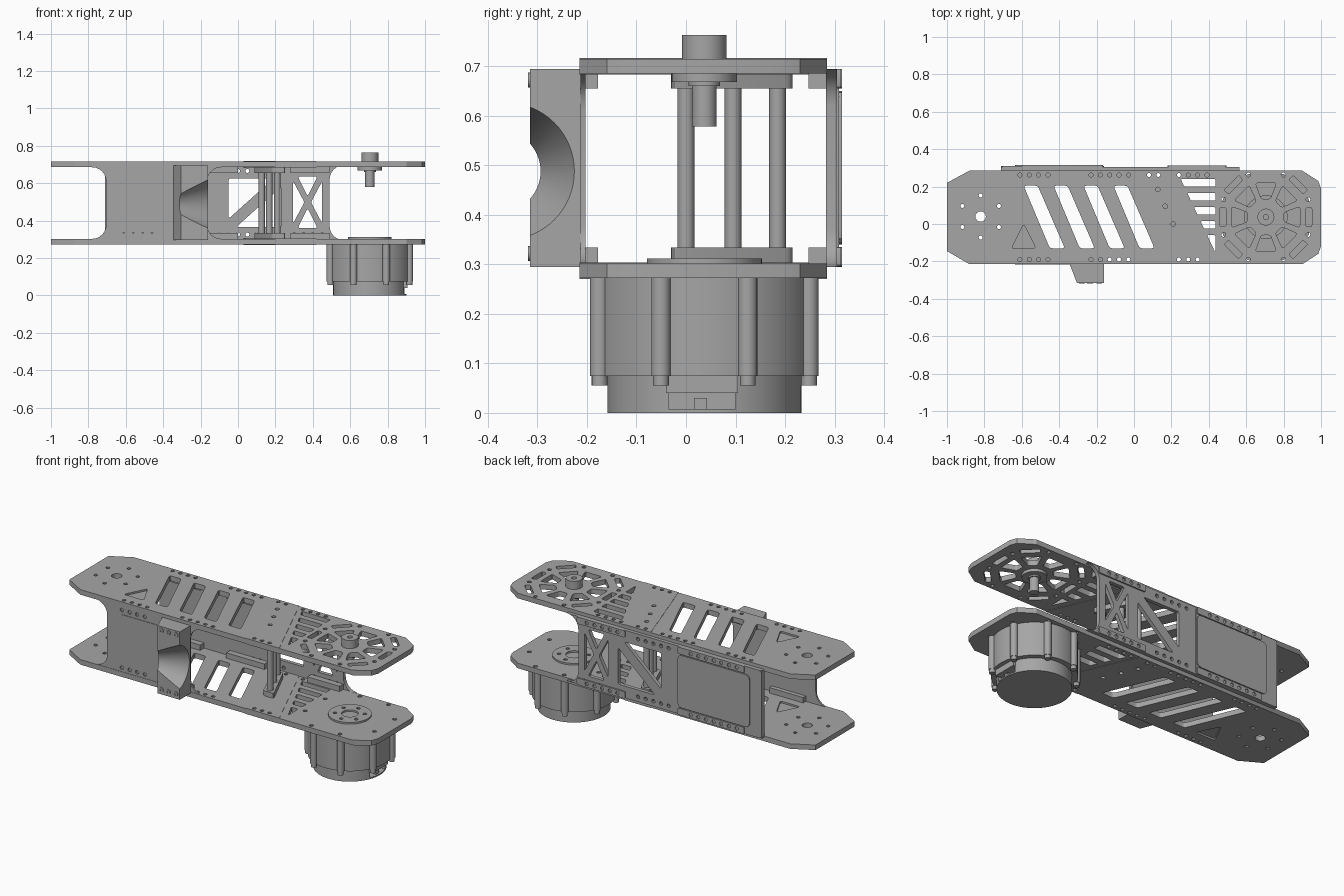
import bpy, bmesh, math
from mathutils import Vector

if "Cube" in bpy.data.objects:
    bpy.data.objects.remove(bpy.data.objects["Cube"])

grey = bpy.data.materials.new("grey_metal")
grey.use_nodes = True
GREY = (0.38, 0.38, 0.38, 1)
grey.diffuse_color = GREY
grey.node_tree.nodes["Principled BSDF"].inputs["Base Color"].default_value = GREY
MX, MY = 0.705, 0.037          # motor axis
TOP, BOTTOM = (0.685, 0.715), (0.272, 0.302)


def add(name, mesh):
    ob = bpy.data.objects.new(name, mesh)
    bpy.context.collection.objects.link(ob)
    ob.data.materials.clear()
    ob.data.materials.append(grey)
    return ob


def baked(ob):
    return bpy.data.meshes.new_from_object(ob.evaluated_get(bpy.context.evaluated_depsgraph_get()))


def slab(name, loops, lo, hi, axis="z"):
    """Filled outline (first loop) with holes (other loops), extruded along an axis."""
    cu = bpy.data.curves.new(name, "CURVE")
    cu.dimensions, cu.fill_mode, cu.extrude = "2D", "BOTH", (hi - lo) / 2
    for loop in loops:
        sp = cu.splines.new("POLY")
        sp.points.add(len(loop) - 1)
        sp.use_cyclic_u = True
        for p, (u, v) in zip(sp.points, loop):
            p.co = (u, v, 0, 1)
    tmp = bpy.data.objects.new("tmp", cu)
    bpy.context.collection.objects.link(tmp)
    bpy.context.view_layer.update()
    mesh = baked(tmp)
    bpy.data.objects.remove(tmp)
    mid = (lo + hi) / 2
    bm = bmesh.new()
    bm.from_mesh(mesh)
    bmesh.ops.remove_doubles(bm, verts=bm.verts, dist=1e-5)
    for v in bm.verts:
        x, y, z = v.co
        v.co = (x, y, z + mid) if axis == "z" else (x, mid - z, y)
    bmesh.ops.recalc_face_normals(bm, faces=bm.faces)
    bm.to_mesh(mesh)
    bm.free()
    return add(name, mesh)


def circle(x, y, r, n=16):
    return [(x + r * math.cos(math.tau * i / n), y + r * math.sin(math.tau * i / n)) for i in range(n)]


def rect(x0, x1, y0, y1):
    return [(x0, y0), (x1, y0), (x1, y1), (x0, y1)]


def rounded(pts, r=0.015):
    out = []
    for i, p in enumerate(pts):
        p, a, b = Vector(p), Vector(pts[i - 1]), Vector(pts[(i + 1) % len(pts)])
        a, b = p + (a - p).normalized() * r, p + (b - p).normalized() * r
        out += [tuple(a * (1 - t) ** 2 + p * 2 * t * (1 - t) + b * t * t) for t in (0, 0.33, 0.67, 1)]
    return out


def polar(r, deg, x=MX, y=MY):
    return x + r * math.cos(math.radians(deg)), y + r * math.sin(math.radians(deg))


def ring(count, r, start, size, x=MX, y=MY):
    return [circle(*polar(r, start + 360 * i / count, x, y), size, 10) for i in range(count)]


def row(y, start, count, step=0.05):
    return [circle(start + step * i, y, 0.011, 10) for i in range(count)]


def cut(ob, cutter):
    mod = ob.modifiers.new("cut", "BOOLEAN")
    mod.object, mod.solver = cutter, "EXACT"
    bpy.context.view_layer.update()
    mesh = baked(ob)
    ob.modifiers.clear()
    ob.data = mesh
    bpy.data.objects.remove(cutter)


def flare(x, z0, z1, f, side):
    """Concave end of a side panel, from top to bottom; side is +1 or -1."""
    arc = []
    for cz, start in ((z1 - f, 90), (z0 + f, 0)):
        arc += [polar(f, start - 15 * i, 0, cz) for i in range(7)]
    return [(x + side * (f - u), v) for u, v in arc]


# Top and bottom plates: left section, raised joint band, right section
slots = [rounded([(x, 0.205), (x + 0.075, 0.205), (x + 0.22, -0.13), (x + 0.14, -0.13)])
         for x in (-0.59, -0.43, -0.27, -0.11)]
triangle = rounded([(-0.59, 0.0), (-0.655, -0.13), (-0.525, -0.13)])
pivot = ring(6, 0.113, 30, 0.011, -0.82, 0.04) + [circle(-0.82, 0.04, 0.028)]
left_holes = slots + [triangle] + pivot
for y in (0.262, -0.19):
    left_holes += row(y, -0.61, 4) + row(y, -0.23, 5)
posts = [(0.21, 0.0), (0.167, 0.095), (0.127, 0.185)]
band_holes = [circle(x, y, 0.012) for x, y in posts] + row(0.262, 0.08, 2) + row(-0.19, 0.24, 3)

lattice = []
for i in range(5):
    y1 = 0.24 - 0.075 * i
    y0 = y1 - (0.04 if i < 4 else 0.085)
    left = 0.25 + (0.24 - y1) * 0.47
    lattice.append(rounded([(left, y1), (0.435, y1), (0.435, y0), (left + (y1 - y0) * 0.47, y0)], 0.006))
right_holes = lattice + ring(8, 0.245, 22.5, 0.012) + row(0.262, 0.24, 4)
hub_holes = []
for a in range(0, 360, 45):
    hub_holes.append(rounded([polar(0.1, a - 14), polar(0.19, a - 17), polar(0.19, a + 17), polar(0.1, a + 14)], 0.012))
    if a % 180 != 90:
        r = 0.235 if a % 180 == 0 else 0.25
        hub_holes.append(rounded([polar(r - 0.016, a - 13), polar(r + 0.016, a - 12),
                                  polar(r + 0.016, a + 12), polar(r - 0.016, a + 13)], 0.01))

Y0, Y1 = -0.215, 0.285
left_part = [(-1, -0.145), (-0.88, Y0), (0.2, Y0), (0.03, Y1), (-0.88, Y1), (-1, 0.22)]
band = [(0.2, Y0), (0.42, Y0), (0.2, Y1), (0.03, Y1)]
right_part = [(0.42, Y0), (0.9, Y0), (0.985, -0.16), (1, -0.12), (1, 0.19), (0.985, 0.23), (0.9, Y1), (0.2, Y1)]
for tag, (lo, hi), extra in (("top", TOP, hub_holes), ("bottom", BOTTOM, [])):
    slab(tag + "_plate_left", [left_part] + left_holes, lo, hi)
    slab(tag + "_plate_band", [band] + band_holes, lo - 0.002, hi + 0.002)
    slab(tag + "_plate_right", [right_part] + right_holes + extra, lo, hi)
    slab(tag + "_pocket_floor", [triangle], lo + 0.01, hi - 0.01)

# Front side panel with flared ends and a slightly raised cover
z0, z1 = BOTTOM[1], TOP[0]
front = flare(-0.705, z0, z1, 0.075, -1) + flare(-0.165, z0, z1, 0.075, 1)[::-1]
bolts = row(0.325, -0.61, 4) + row(0.665, -0.61, 4)
slab("front_panel", [front] + bolts, -0.213, -0.203, "y")
slab("front_cover", [rounded(rect(-0.635, -0.2, 0.35, 0.64), 0.03)], -0.216, -0.21, "y")

# Rear side panel with braced windows
rear = flare(0.49, 0.295, 0.695, 0.075, 1) + [(-0.71, 0.295), (-0.71, 0.695)]
windows = [[(-0.05, 0.625), (0.19, 0.625), (-0.05, 0.41)],
           [(-0.01, 0.365), (0.23, 0.365), (0.23, 0.58)],
           [(0.32, 0.635), (0.425, 0.635), (0.372, 0.53)],
           [(0.32, 0.36), (0.425, 0.36), (0.372, 0.465)],
           [(0.295, 0.61), (0.295, 0.385), (0.355, 0.498)],
           [(0.45, 0.61), (0.45, 0.385), (0.39, 0.498)]]
holes = [c for z in (0.325, 0.665) for c in row(z, -0.1, 5) + row(z, 0.3, 4)]
slab("rear_panel", [rear] + [rounded(w, 0.012) for w in windows] + holes, 0.283, 0.305, "y")
slab("rear_cover", [rounded(rect(-0.71, -0.16, 0.295, 0.695), 0.02)], 0.305, 0.309, "y")
slab("rear_cover_plate", [rounded(rect(-0.635, -0.165, 0.34, 0.65), 0.03)], 0.307, 0.315, "y")
for tag, a, b in (("lower", 0.295, 0.335), ("upper", 0.655, 0.695)):
    slab(tag + "_rear_strip", [rounded(rect(0.18, 0.495, a, b), 0.01)] + row((a + b) / 2, 0.23, 5),
         0.305, 0.313, "y")
    slab(tag + "_cover_strip", [rounded(rect(-0.6, -0.165, a, b), 0.008)] + row((a + b) / 2, -0.55, 7), 0.307, 0.315, "y")

# Inner corner rails and the sloping spacer feet, at both plates
for tag, a, b in (("lower", z0, 0.334), ("upper", 0.655, z1)):
    for i, (x0, x1) in enumerate(((-0.64, -0.42), (-0.25, 0.0), (0.28, 0.49))):
        slab(f"{tag}_rear_rail_{i}", [rect(x0, x1, 0.247, 0.283)], a, b)
        if i < 2:
            slab(f"{tag}_front_rail_{i}", [rect(x0, min(x1, -0.16), -0.205, -0.178)], a, b)
    slab(tag + "_spacer_foot", [rounded([(0.185, -0.03), (0.255, -0.03), (0.145, 0.215), (0.085, 0.215)])], a, b)

# Spacer posts
for i, (x, y) in enumerate(posts):
    slab(f"spacer_post_{i}", [circle(x, y, 0.017, 24)], 0.32, 0.67)

# Front bracket with a tapered round hollow
bracket = slab("front_bracket", [[(-0.345, -0.213), (-0.305, -0.315), (-0.16, -0.315), (-0.16, -0.213)]], 0.295, 0.695)
bm = bmesh.new()
bmesh.ops.create_cone(bm, cap_ends=True, segments=64, radius1=0.063, radius2=0.143, depth=0.18)
cone = bpy.data.meshes.new("hollow")
bm.to_mesh(cone)
bm.free()
cutter = add("hollow_cutter", cone)
cutter.rotation_euler = (0, math.pi / 2, 0)
cutter.location = (-0.24, -0.364, 0.488)
cutter.hide_render = True
cut(bracket, cutter)
for i, (x, z) in enumerate([(x, z) for x in (-0.28, -0.235, -0.185) for z in (0.322, 0.672)]):
    slab(f"bracket_bolt_{i}", [circle(x, z, 0.015), circle(x, z, 0.007, 6)], -0.319, -0.31, "y")

# Motor: housing, bolt ribs, end cap with a connector notch, output disc
slab("motor_housing", [circle(MX, MY, 0.226, 64)], 0.075, BOTTOM[0])
for i in range(8):
    x, y = polar(0.229, 22.5 + 45 * i)
    slab(f"motor_rib_{i}", [circle(x, y, 0.0195, 20)], 0.075, BOTTOM[0])
    slab(f"motor_bolt_{i}", [circle(x, y, 0.016)], 0.055, 0.08)
cap = slab("motor_cap", [circle(MX, MY, 0.196, 64)], 0, 0.077)
notch = slab("notch_cutter", [rect(0.84, 1.0, -0.035, 0.1)], 0.008, 0.04)
notch.hide_render = True
cut(cap, notch)
slab("connector_block", [rect(0.8, 0.905, -0.04, 0.105)], 0.04, 0.076)
slab("connector_tooth", [rect(0.83, 0.89, 0.016, 0.042)], 0.004, 0.03)
slab("output_disc", [circle(MX, MY, 0.116, 64), circle(MX, MY, 0.045, 32)] + ring(6, 0.08, 30, 0.011), z0, 0.312)

# Bearing shaft through the top plate
slab("shaft_hub", [circle(MX, MY, 0.045, 40), circle(MX, MY, 0.014)], TOP[0], 0.763)
slab("shaft_flange", [circle(MX, MY, 0.066, 40)], 0.668, 0.69)
slab("shaft_collar", [circle(MX, MY, 0.032, 32)], 0.66, 0.67)
slab("shaft_pin", [circle(MX, MY, 0.025, 32)], 0.578, 0.665)

# Smooth round walls, keep edges sharp
bpy.ops.object.select_all(action="DESELECT")
for ob in bpy.context.collection.objects:
    if ob.type == "MESH" and ob.data.materials and ob.data.materials[0] == grey:
        ob.select_set(True)
        bpy.context.view_layer.objects.active = ob
bpy.ops.object.shade_smooth_by_angle(angle=math.radians(30))
